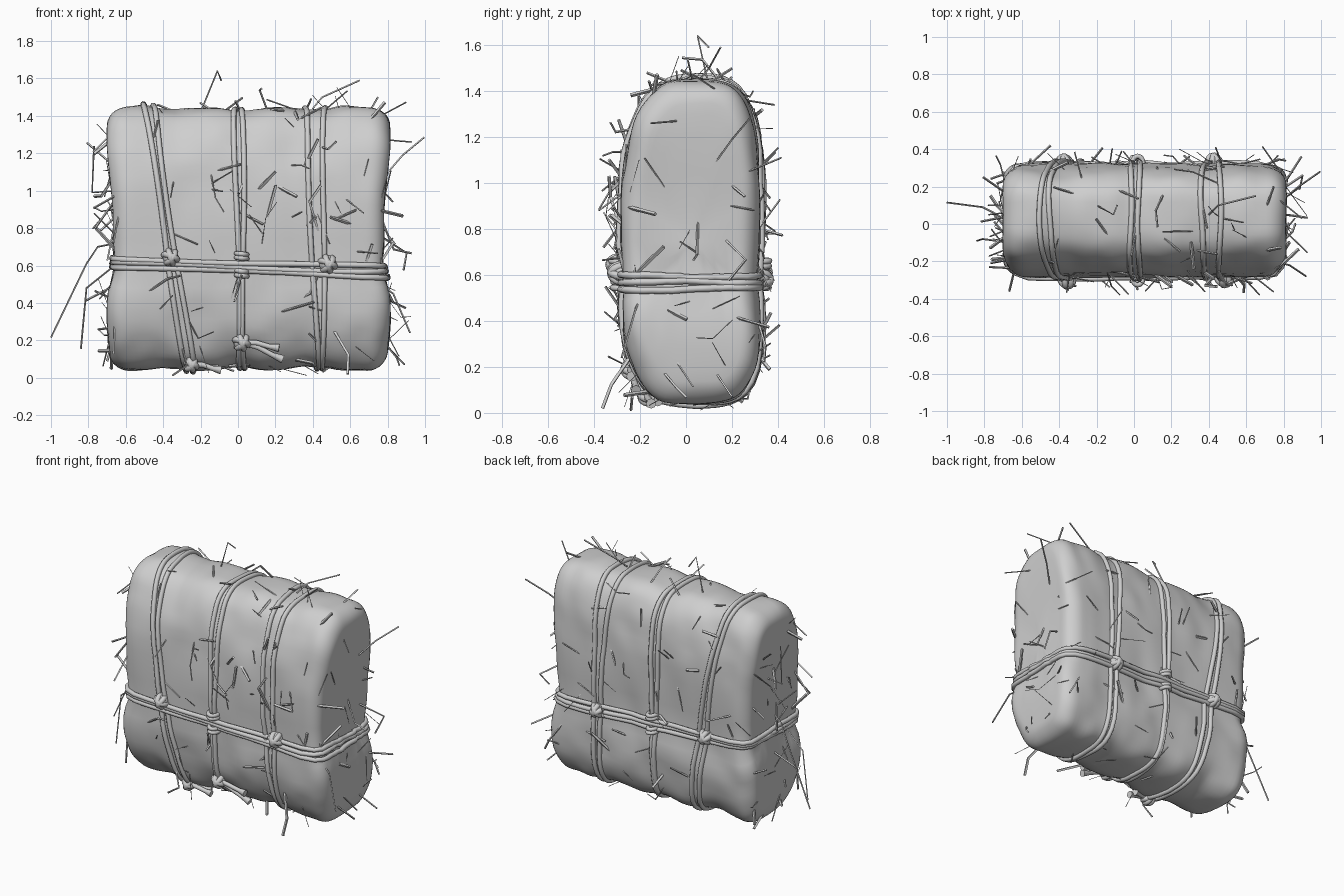
import bpy, bmesh, math, random
from mathutils import Vector, noise
from mathutils.bvhtree import BVHTree

cube = bpy.data.objects.get("Cube")
if cube:
    bpy.data.objects.remove(cube, do_unlink=True)
random.seed(4)

grey = bpy.data.materials.new("plain grey")
grey.use_nodes = True
grey.diffuse_color = (0.62, 0.62, 0.62, 1)
grey.node_tree.nodes["Principled BSDF"].inputs["Base Color"].default_value = (0.62, 0.62, 0.62, 1)

MID_Z = 0.745
LEFT, RIGHT = -0.685, 0.798
# upright ties: x at the top and at the bottom
TIES = [(-0.50, -0.28), (-0.455, -0.235), (-0.02, 0.012), (0.025, 0.03), (0.36, 0.43), (0.46, 0.455)]


def link(name, data):
    obj = bpy.data.objects.new(name, data)
    bpy.context.collection.objects.link(obj)
    data.materials.append(grey)
    return obj


def bump(d, width):
    return math.exp(-(d / width) ** 2)


def spow(v, p):
    return math.copysign(abs(v) ** p, v)


# ---- bale body: rounded sections lofted along x
def section(x, inset, k, n=72):
    pts = []
    dent = 0.02 * max(bump(x - (a + b) / 2, 0.08) for a, b in TIES)
    for i in range(n):
        a = math.tau * i / n
        c, s = spow(math.cos(a), 0.56), spow(math.sin(a), 0.56)
        z = MID_Z + (0.706 - inset * 1.2 - dent) * s * k
        taper = 1 - 0.1 * max(s * k, 0) ** 2
        y = 0.018 + 0.03 * (s * k) ** 2 + (0.305 - inset) * c * k * taper
        y *= 1 - 0.06 * bump(z - 0.58, 0.09)
        wave = 0.018 * math.cos(6.6 * (z - 1.3)) - 0.032 * bump(z - 0.58, 0.08)
        p = Vector((x + wave * (x - 0.055) / 0.74, y, z))
        lump = noise.noise(p * 4.5) * 0.016 + noise.noise(p * 9) * 0.006
        out = Vector((0.4 * (x - 0.055), c * 1.2, s)).normalized()
        pts.append(p + out * lump)
    return pts


def body_mesh():
    rad = 0.10
    curve = [math.pi / 2 * j / 7 for j in range(8)]
    cap = [(0, rad * 0.8, k) for k in (0.03, 0.25, 0.5, 0.75, 0.92)]
    edge = [(rad * (1 - math.cos(a)), rad * 0.8 * (1 - math.sin(a)), 1) for a in curve]
    side = cap + edge
    stations = [(LEFT + d, i, k) for d, i, k in side]
    inner = 46
    a, b = LEFT + rad, RIGHT - rad
    stations += [(a + (b - a) * j / inner, 0, 1) for j in range(1, inner)]
    stations += [(RIGHT - d, i, k) for d, i, k in reversed(side)]
    bm = bmesh.new()
    rings = [[bm.verts.new(p) for p in section(*st)] for st in stations]
    for r, q in zip(rings, rings[1:]):
        for i in range(len(r)):
            j = (i + 1) % len(r)
            bm.faces.new((r[i], r[j], q[j], q[i]))
    bm.faces.new(rings[0])
    bm.faces.new(rings[-1])
    bmesh.ops.recalc_face_normals(bm, faces=bm.faces)
    for f in bm.faces:
        f.smooth = True
    return bm


bm = body_mesh()
tree = BVHTree.FromBMesh(bm)
mesh = bpy.data.meshes.new("bale_body")
bm.to_mesh(mesh)
bm.free()
link("bale_body", mesh)


def surface(origin, direction, lift=0.0):
    loc, nor, _, _ = tree.ray_cast(Vector(origin), Vector(direction).normalized())
    if nor.dot(Vector(direction)) < 0:
        nor = -nor
    return loc + nor * lift, nor


def tubes(name, paths, cyclic=False, res=2, smooth=True, flare=1.0):
    """Each path is (points, radius)."""
    data = bpy.data.curves.new(name, "CURVE")
    data.dimensions = "3D"
    data.bevel_depth = 1.0
    data.bevel_resolution = res
    data.use_fill_caps = True
    for pts, radius in paths:
        sp = data.splines.new("POLY")
        sp.points.add(len(pts) - 1)
        for p, co in zip(sp.points, pts):
            p.co = (*co, 1)
            p.radius = radius
        sp.points[-1].radius = radius * flare
        sp.use_cyclic_u = cyclic
        sp.use_smooth = smooth
    return link(name, data)


# ---- rope loops
ROPE = 0.015
STEPS = 72
angles = [math.tau * i / STEPS for i in range(STEPS)]
loops = []
for n, (top, bottom) in enumerate(TIES):
    slope = (top - bottom) / 1.42
    pts = []
    for a in angles:
        dy, dz = 0.3 * math.cos(a), 0.7 * math.sin(a)
        x = (top + bottom) / 2 + 0.007 * math.sin(3 * a + 2 * n)
        pts.append(surface((x, 0.02, MID_Z), (slope * dz, dy, dz), 0.006)[0])
    loops.append((pts, ROPE))
tubes("upright_ropes", loops, cyclic=True)

loops = []
for n, (zl, zr) in enumerate([(0.597, 0.535), (0.615, 0.565), (0.637, 0.593)]):
    slope = (zr - zl) / 1.48
    pts = []
    for a in angles:
        dx, dy = 0.75 * math.cos(a), 0.3 * math.sin(a)
        z = (zl + zr) / 2 + 0.006 * math.sin(3 * a + 2 * n)
        pts.append(surface((0.055, 0.02, z), (dx, dy, slope * dx), 0.012)[0])
    loops.append((pts, ROPE))
tubes("girth_ropes", loops, cyclic=True)


# ---- knots
def ring(centre, radius, normal, squash=1.0):
    quat = Vector(normal).to_track_quat("Z", "Y")
    return [centre + quat @ Vector((radius * math.cos(a), radius * squash * math.sin(a), 0))
            for a in angles[::4]]


def knot(name, x, z, aim, size=0.042):
    c = surface((x, 0.02, z), aim, 0.012)[0]
    turns = [ring(c, size, d, 0.85) for d in ((1, 0, 0.3), (0.4, 0.2, 1), (0.9, 0.3, -0.7))]
    tubes(name, [(t, 0.017) for t in turns], cyclic=True)
    core = bmesh.new()
    bmesh.ops.create_icosphere(core, subdivisions=3, radius=size)
    for v in core.verts:
        v.co = c + v.co
    for f in core.faces:
        f.smooth = True
    data = bpy.data.meshes.new(name + "_core")
    core.to_mesh(data)
    core.free()
    link(name + "_core", data)
    return c


FRONT, BACK = (0, -1, 0), (0, 1, 0)
knot("front_right_knot", -0.36, 0.645, FRONT)
knot("front_left_knot", 0.48, 0.61, FRONT, 0.046)
knot("back_right_knot", -0.37, 0.61, BACK)
knot("back_left_knot", 0.43, 0.58, BACK)
tail_knots = [knot("front_low_knot", 0.02, 0.195, FRONT),
              knot("bottom_knot", -0.25, 0.3, (0, -0.2, -0.25), 0.034)]
tails = []
for c, ends in zip(tail_knots, [((0.22, 0.01, -0.09), (0.20, -0.01, -0.03)),
                                ((0.16, 0.01, -0.03), (0.14, 0.04, -0.02))]):
    for e in ends:
        e = Vector(e)
        tails.append(([c, c + e * 0.4 + Vector((0, -0.012, 0.01)), c + e * 0.75, c + e], 0.014))
tubes("rope_tails", tails, flare=1.6)

# wraps where the middle tie crosses the girth
wraps = []
for side in (FRONT, BACK):
    for z in (0.545, 0.57, 0.64, 0.662):
        wraps.append((ring(surface((0.02, 0.02, z), side, 0.004)[0], 0.042, (0.1, 0, 1), 0.7), 0.013))
tubes("middle_wraps", wraps, cyclic=True)

# ---- loose straw, some of it bent
straws = []
while len(straws) < 165:
    origin = Vector((random.uniform(-0.6, 0.7), 0.02, random.uniform(0.15, 1.3)))
    aim = Vector((random.gauss(0, 1.3), random.gauss(0, 1), random.gauss(0, 1)))
    start, nor = surface(origin, aim)
    tangent = nor.cross(Vector([random.gauss(0, 1) for _ in range(3)])).normalized()
    d = (tangent + nor * random.uniform(0.05, 1.1)).normalized()
    length = random.uniform(0.07, 0.17)
    pts = [start - d * 0.02, start + d * length]
    if random.random() < 0.2:
        turn = Vector([random.gauss(0, 0.6) for _ in range(3)])
        pts.append(pts[-1] + (d + turn).normalized() * length * 0.7)
    if all(abs(p.x) < 0.97 and -0.44 < p.y < 0.43 and 0.01 < p.z < 1.6 for p in pts):
        straws.append((pts, random.choice((0.002, 0.004, 0.006, 0.009))))
# long stalks that stand clear of the bale
for stalk in [
    [(-0.65, 0, 0.72), (-0.75, 0.06, 0.70), (-0.81, 0.09, 0.61), (-1.0, 0.115, 0.215)],
    [(-0.66, -0.1, 0.6), (-0.81, -0.08, 0.48), (-0.84, -0.09, 0.155)],
    [(-0.2, 0.1, 1.42), (-0.11, 0.05, 1.64), (-0.09, 0.1, 1.59)],
    [(0.4, 0.05, 1.44), (0.45, 0.1, 1.5), (0.65, 0.15, 1.59)],
    [(0.76, 0.1, 1.05), (0.88, 0.2, 1.19), (0.995, 0.28, 1.285)],
    [(0.76, -0.2, 0.5), (0.83, -0.22, 0.45), (0.92, -0.28, 0.24)],
    [(0.75, 0.1, 0.22), (0.89, 0.2, 0.07)],
    [(-0.65, 0.1, 1.0), (-0.78, 0.1, 0.99), (-0.77, 0.1, 1.24)],
]:
    straws.append(([Vector(p) for p in stalk], 0.005))
tubes("loose_straw", straws, res=0, smooth=False)
